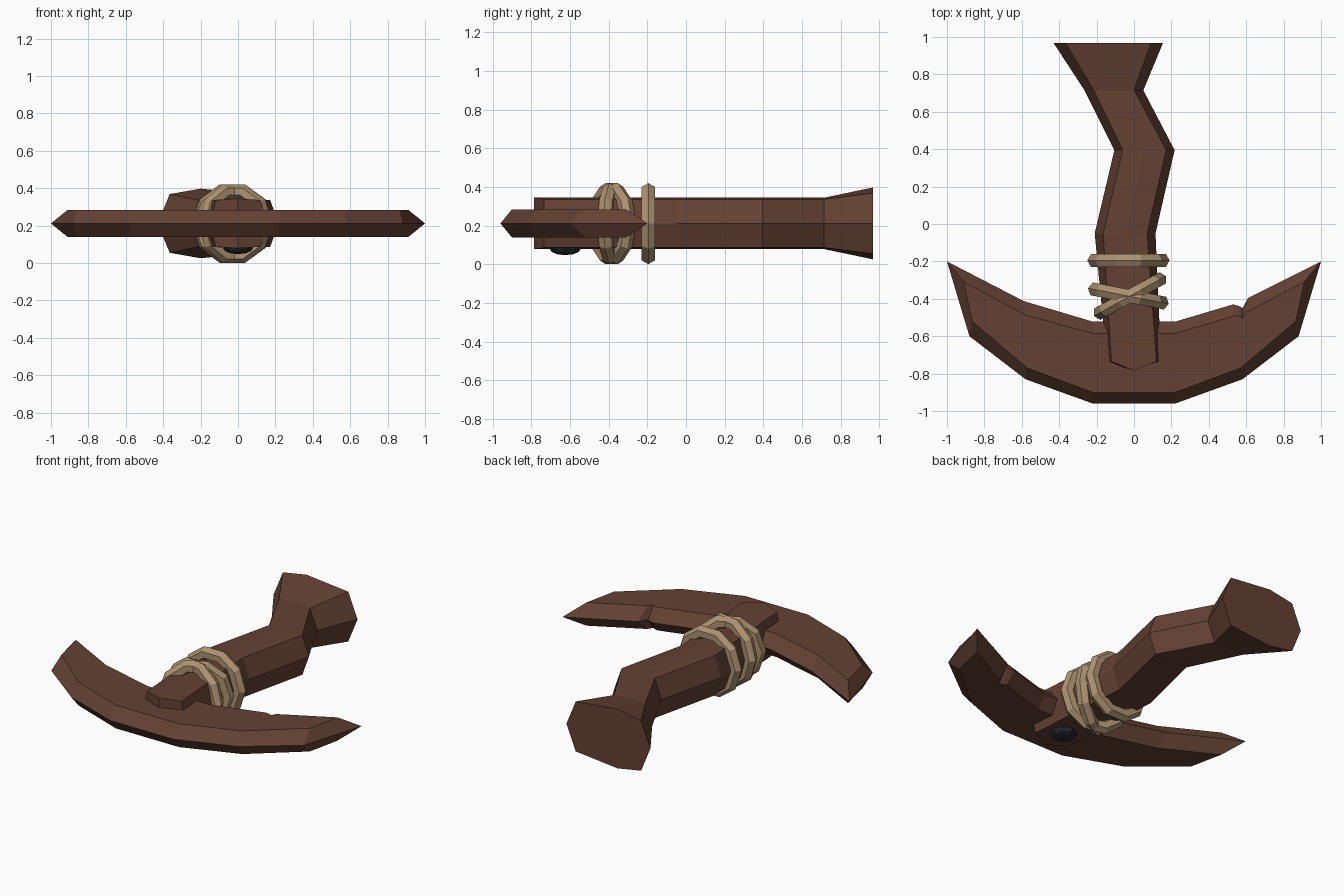
import bpy, bmesh, math

if "Cube" in bpy.data.objects:
    bpy.data.objects.remove(bpy.data.objects["Cube"])

def material(name, rgb):
    m = bpy.data.materials.new(name)
    m.diffuse_color = (*rgb, 1)
    m.use_nodes = True
    m.node_tree.nodes["Principled BSDF"].inputs["Base Color"].default_value = m.diffuse_color
    return m

WOOD = material("dark brown wood", (0.127, 0.053, 0.033))
ROPE = material("tan rope", (0.42, 0.29, 0.165))
STUD = material("black stud", (0.021, 0.023, 0.032))
MID = 0.212  # height of the symmetry plane

def finish(bm, name, mat):
    bmesh.ops.recalc_face_normals(bm, faces=bm.faces)
    me = bpy.data.meshes.new(name)
    bm.to_mesh(me)
    bm.free()
    me.materials.append(mat)
    ob = bpy.data.objects.new(name, me)
    bpy.context.collection.objects.link(ob)
    return ob

def bridge(bm, a, b):
    n = len(a)
    for i in range(n):
        bm.faces.new((a[i], a[(i + 1) % n], b[(i + 1) % n], b[i]))

# Crescent blade: sharp outline at mid height, inset flat faces above and below
half = [(0.22, -0.96), (0.58, -0.83), (0.88, -0.60), (1.0, -0.20)]
half_in = [(0.22, -0.90), (0.57, -0.77), (0.865, -0.52), (0.91, -0.31)]
notch = [(0.61, -0.395), (0.58, -0.45), (0.565, -0.44), (0.53, -0.43)]
notch_in = [(0.60, -0.472), (0.58, -0.505), (0.565, -0.495), (0.54, -0.49)]
inner = [(0.22, -0.522), (-0.22, -0.522), (-0.59, -0.412)]
inner_in = [(0.22, -0.585), (-0.22, -0.585), (-0.58, -0.487)]

def crescent(side, cut, back):
    return [(-x, y) for x, y in reversed(side)] + side + cut + back

outline = crescent(half, notch, inner)
inset = crescent(half_in, notch_in, inner_in)
bm = bmesh.new()
rings = [[bm.verts.new((x, y, z)) for x, y in pts] for pts, z in
         ((inset, MID - 0.073), (outline, MID), (inset, MID + 0.073))]
bridge(bm, rings[0], rings[1])
bridge(bm, rings[1], rings[2])
bm.faces.new(rings[0])
bm.faces.new(rings[2])
finish(bm, "crescent_blade", WOOD)

# Crooked handle: eight-sided sections (y, left, right, side bevel, corner height, ridge height)
sections = [
    (-0.735, -0.145, 0.145, 0.025, 0.125, 0.133),
    (-0.05, -0.21, 0.115, 0.045, 0.125, 0.133),
    (0.395, -0.105, 0.217, 0.045, 0.125, 0.133),
    (0.715, -0.265, 0.05, 0.05, 0.125, 0.133),
    (0.968, -0.43, 0.155, 0.065, 0.157, 0.186),
]
bm = bmesh.new()
loops = []
for k, (y, l, r, b, c, h) in enumerate(sections):
    m = -0.2 if k == 4 else (l + r) / 2
    tip = y - 0.05 if k == 0 else y  # pointed front end
    pts = [(m, tip, h), (r - b, y, c), (r, y, 0), (r - b, y, -c),
           (m, tip, -h), (l + b, y, -c), (l, y, 0), (l + b, y, c)]
    loops.append([bm.verts.new((px, py, MID + pz)) for px, py, pz in pts])
for a, b in zip(loops, loops[1:]):
    bridge(bm, a, b)
bm.faces.new(loops[0][:5])
bm.faces.new(loops[0][4:] + loops[0][:1])
bm.faces.new(loops[-1])
finish(bm, "crooked_handle", WOOD)

# Rope wraps: one straight, two crossed
for name, x, y, turn in (("rope_straight", -0.03, -0.195, 0),
                         ("rope_cross_steep", -0.022, -0.385, 29),
                         ("rope_cross_shallow", -0.03, -0.385, -11)):
    bpy.ops.mesh.primitive_torus_add(
        major_segments=10, minor_segments=6, major_radius=0.18, minor_radius=0.04,
        location=(x, y, MID - 0.001), rotation=(math.pi / 2, 0, math.radians(turn)))
    ob = bpy.context.object
    ob.name = name
    ob.data.materials.append(ROPE)

# Stud set into the underside of the handle
bpy.ops.mesh.primitive_uv_sphere_add(segments=8, ring_count=6, radius=1,
                                     location=(0, -0.625, 0.08))
stud = bpy.context.object
stud.name = "underside_stud"
stud.scale = (0.08, 0.08, 0.032)
stud.data.materials.append(STUD)
